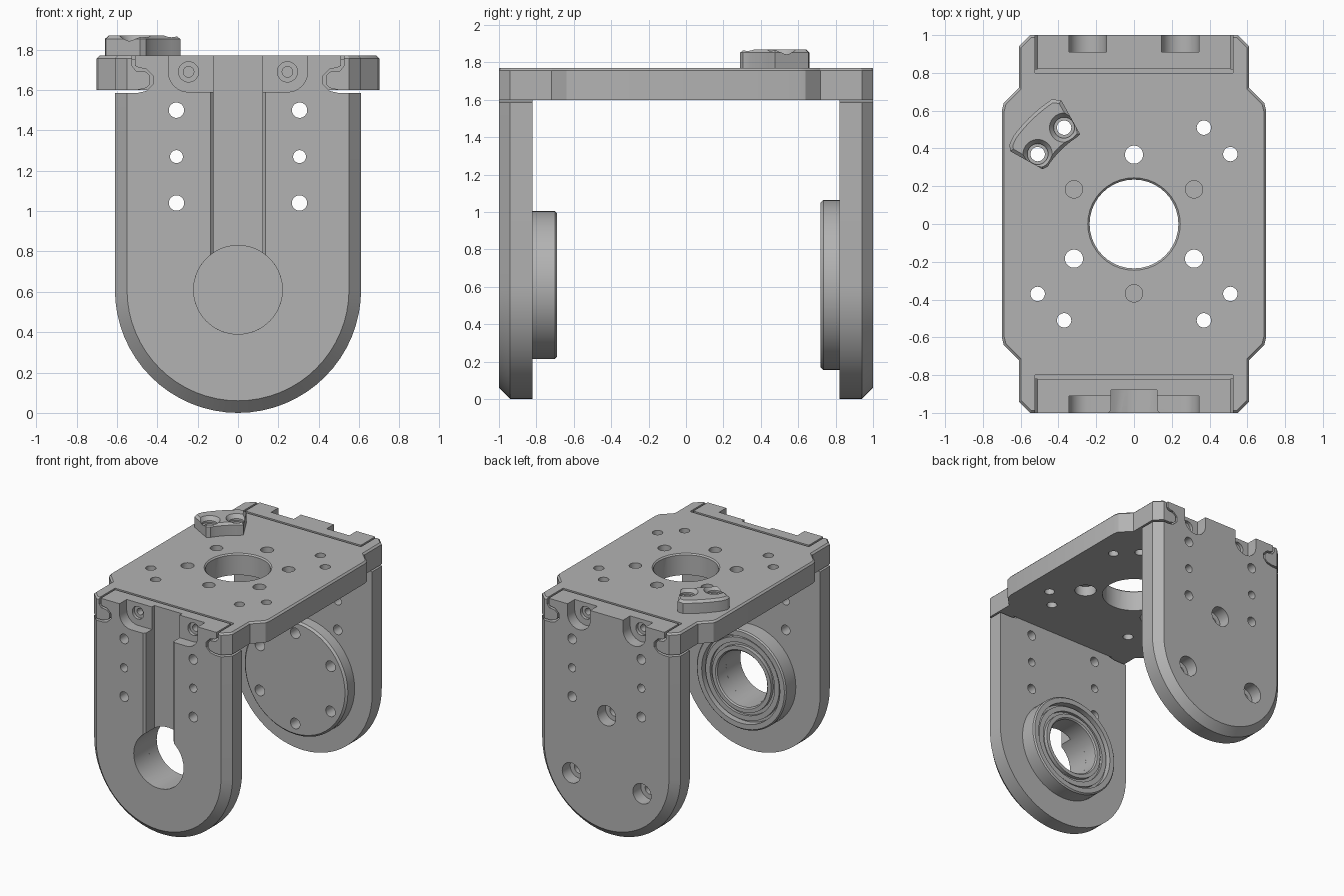
import bpy, bmesh, math
from mathutils import Matrix, Vector

old = bpy.data.objects.get("Cube")
if old:
    bpy.data.objects.remove(old, do_unlink=True)

grey = bpy.data.materials.new("machined grey")
grey.use_nodes = True
grey.diffuse_color = (0.45, 0.45, 0.45, 1)
grey.node_tree.nodes["Principled BSDF"].inputs["Base Color"].default_value = (0.45, 0.45, 0.45, 1)
parts = []
CZ = 0.61          # height of the pivot axis
TOP = 1.77         # top of the plate


def finish(name, bm):
    bmesh.ops.recalc_face_normals(bm, faces=bm.faces)
    me = bpy.data.meshes.new(name)
    bm.to_mesh(me)
    bm.free()
    me.materials.append(grey)
    ob = bpy.data.objects.new(name, me)
    bpy.context.collection.objects.link(ob)
    return ob


def prism(name, pts, axis, lo, hi, bevel=0, pick=None):
    """Extrude a closed outline along y or z; pick(v) chooses bevelled edges by their ends."""
    bm = bmesh.new()
    put = (lambda a, b, t: (a, b, t)) if axis == "z" else (lambda a, b, t: (a, t, b))
    base = bm.faces.new([bm.verts.new(put(a, b, lo)) for a, b in pts])
    ext = bmesh.ops.extrude_face_region(bm, geom=[base])["geom"]
    move = Vector(put(0, 0, hi - lo))
    bmesh.ops.translate(bm, vec=move, verts=[g for g in ext if isinstance(g, bmesh.types.BMVert)])
    bmesh.ops.recalc_face_normals(bm, faces=bm.faces)
    if bevel:
        edges = [e for e in bm.edges if all(pick(v.co) for v in e.verts)]
        bmesh.ops.bevel(bm, geom=edges, offset=bevel, segments=1, affect="EDGES")
    return finish(name, bm)


def box(x0, x1, y0, y1, z0, z1):
    return prism("cutter", [(x0, y0), (x1, y0), (x1, y1), (x0, y1)], "z", z0, z1)


def rod(axis, a, b, lo, hi, r, r2=None, name="cutter"):
    """Cylinder or cone along y or z, radius r at lo and r2 at hi."""
    bm = bmesh.new()
    bmesh.ops.create_cone(bm, cap_ends=True, segments=40, radius1=r,
                          radius2=r if r2 is None else r2, depth=hi - lo)
    mid = (lo + hi) / 2
    if axis == "y":
        bmesh.ops.rotate(bm, verts=bm.verts, cent=(0, 0, 0), matrix=Matrix.Rotation(-math.pi / 2, 3, "X"))
    bmesh.ops.translate(bm, verts=bm.verts, vec=(a, b, mid) if axis == "z" else (a, mid, b))
    return finish(name, bm)


def cut(target, *cutters):
    for c in cutters:
        mod = target.modifiers.new("cut", "BOOLEAN")
        mod.operation, mod.solver, mod.object = "DIFFERENCE", "EXACT", c
        c.hide_render = True
        bpy.context.view_layer.objects.active = target
        bpy.ops.object.modifier_apply(modifier=mod.name)
        bpy.data.objects.remove(c, do_unlink=True)


def arc(cx, cy, r, a0, a1, n):
    angles = [math.radians(a0 + (a1 - a0) * i / n) for i in range(n + 1)]
    return [(cx + r * math.cos(a), cy + r * math.sin(a)) for a in angles]


def mirror(pts):
    return [(-x, y) for x, y in reversed(pts)]


def hook(gap):
    """Right edge of the interlocking joint between arm and plate."""
    return [(0.61, 1.6 - gap), (0.50, 1.6 - gap), (0.455, 1.61 - gap), (0.435 - gap, 1.63),
            (0.435 - gap, 1.67), (0.455, 1.69 + gap), (0.505 - gap, 1.695 + gap),
            (0.525 - gap, 1.72), (0.525 - gap, TOP)]


# Top plate
quarter = [(0.55, -1), (0.61, -0.94), (0.61, -0.72), (0.69, -0.64), (0.70, -0.60)]
half = quarter + [(x, -y) for x, y in reversed(quarter)]
plate = prism("top_plate", half + mirror(half), "z", 1.6, TOP, 0.013, lambda v: v.z > TOP - 0.001)
for s in (-1, 1):
    joint = [(0.61, 1.5)] + hook(0) + [(0.525, 1.9)]
    cut(plate, prism("cutter", joint + mirror(joint), "y", *sorted((s * 0.82, s * 1.1))))
    cut(plate, box(-0.525, 0.525, *sorted((s * 0.80, s * 0.83)), TOP - 0.02, 1.9))
cut(plate, rod("z", 0, 0, 1.5, 1.9, 0.235), rod("z", 0, 0, TOP - 0.015, TOP + 0.015, 0.23, 0.26))
for k in range(6):
    a = math.radians(90 + 60 * k)
    x, y = 0.367 * math.cos(a), 0.367 * math.sin(a)
    if k % 2:
        cut(plate, rod("z", x, y, 1.68, 1.9, 0.046))
    else:
        cut(plate, rod("z", x, y, 1.5, 1.9, 0.048), rod("z", x, y, 1.5, 1.68, 0.08))
for x, y in ((0.37, 0.51), (0.51, 0.37)):
    for sx in (-1, 1):
        for sy in (-1, 1):
            cut(plate, rod("z", sx * x, sy * y, 1.5, 1.9, 0.038))
parts.append(plate)


# Arms: rounded slabs with a shared outline
def make_arm(name, s):
    right = arc(0, CZ, 0.61, -90, 0, 16) + hook(0.015)
    outline = right + mirror(right)[:-1]
    edge = lambda v: s * v.y > 0.99 and (v.z < 1.0 or (abs(v.x) > 0.6 and v.z < 1.6))
    arm = prism(name, outline, "y", *sorted((s * 0.82, s)), 0.06, edge)
    for x in (-0.305, 0.305):
        for z, r in ((1.5, 0.038), (1.27, 0.032), (1.04, 0.038)):
            cut(arm, rod("y", x, z, *sorted((s * 0.7, s * 1.1)), r))
    parts.append(arm)
    return arm


front = make_arm("front_arm", -1)
back = make_arm("back_arm", 1)

# Screw pockets at the top of both arms
for sx in (-1, 1):
    for arm, s in ((front, -1), (back, 1)):
        u = arc(0.245, 1.69, 0.1, 180, 360, 16) + [(0.345, 1.9), (0.145, 1.9)]
        if s < 0:
            u = [(0.1, 1.59)] + arc(0.245, 1.69, 0.1, 270, 360, 8) + [(0.345, 1.9), (0.1, 1.9)]
        pts = u if sx > 0 else mirror(u)
        cut(arm, prism("cutter", pts, "y", *sorted((s * 0.91, s * 1.1))))
        cut(arm, rod("y", sx * 0.245, 1.69, *sorted((s * 0.885, s * 0.95)), 0.05),
            rod("y", sx * 0.245, 1.69, *sorted((s * 0.83, s * 0.95)), 0.026))

# Front arm: cable channel with chamfered lips, and pivot bore
cut(front, box(-0.122, 0.122, -1.1, -0.88, 0.62, 1.9),
    prism("cutter", [(-0.122, -0.98), (-0.122, -1.1), (0.122, -1.1), (0.122, -0.98)], "z", 0.62, 1.9),
    prism("cutter", [(-0.152, -1.015), (0.152, -1.015), (0.122, -0.985), (-0.122, -0.985)], "z", 0.72, 1.9),
    rod("y", 0, CZ, -1.1, -0.7, 0.22), rod("y", 0, CZ, -1.02, -0.99, 0.24, 0.21))

# Bearing on the inside of the front arm, turned from a stepped profile
profile = [(0.22, -0.82), (0.22, -0.71), (0.23, -0.70), (0.26, -0.70), (0.26, -0.73), (0.285, -0.73),
           (0.285, -0.71), (0.325, -0.71), (0.325, -0.74), (0.345, -0.74), (0.345, -0.69),
           (0.385, -0.69), (0.395, -0.70), (0.395, -0.82)]
bm = bmesh.new()
ring = [bm.verts.new((r, y, CZ)) for r, y in profile]
loop = [bm.edges.new((ring[i], ring[(i + 1) % len(ring)])) for i in range(len(ring))]
bmesh.ops.spin(bm, geom=ring + loop, cent=(0, 0, CZ), axis=(0, 1, 0), angle=math.tau, steps=48)
bmesh.ops.remove_doubles(bm, verts=bm.verts, dist=0.0005)
parts.append(finish("pivot_bearing", bm))

# Flange disc on the inside of the back arm, with its ring of bolt holes
disc = prism("flange_disc", arc(0, CZ, 0.455, 0, 352.5, 47), "y", 0.72, 0.83, 0.015,
             lambda v: v.y < 0.721)
for k in range(6):
    a = math.radians(90 + 60 * k)
    x, z = 0.36 * math.cos(a), CZ + 0.36 * math.sin(a)
    cut(disc, rod("y", x, z, 0.6, 0.9, 0.042))
    if k % 2 == 0:
        cut(back, rod("y", x, z, 0.7, 1.1, 0.042), rod("y", x, z, 0.9, 1.1, 0.08))
parts.append(disc)

# Clamp tab on top of the plate, set on its left-hand corner
tab_outline = ([(-0.655, 0.385), (-0.485, 0.29), (-0.455, 0.305)] + arc(0, 0, 0.55, 145, 123, 6)
               + [(-0.285, 0.475), (-0.385, 0.655), (-0.435, 0.66)] + arc(0, 0, 0.79, 125, 144, 8)
               + [(-0.66, 0.42)])
tab = prism("clamp_tab", tab_outline, "z", TOP, 1.87, 0.018, lambda v: v.z > 1.869)
for x, y in ((-0.37, 0.51), (-0.51, 0.37)):
    cut(tab, rod("z", x, y, 1.7, 1.9, 0.038), rod("z", x, y, 1.825, 1.9, 0.055),
        rod("z", x, y, 1.84, 1.88, 0.055, 0.085))
parts.append(tab)

# Smooth round surfaces and keep machined edges crisp
bpy.ops.object.select_all(action="DESELECT")
for ob in parts:
    ob.select_set(True)
bpy.context.view_layer.objects.active = parts[0]
bpy.ops.object.shade_smooth_by_angle(angle=math.radians(30))
